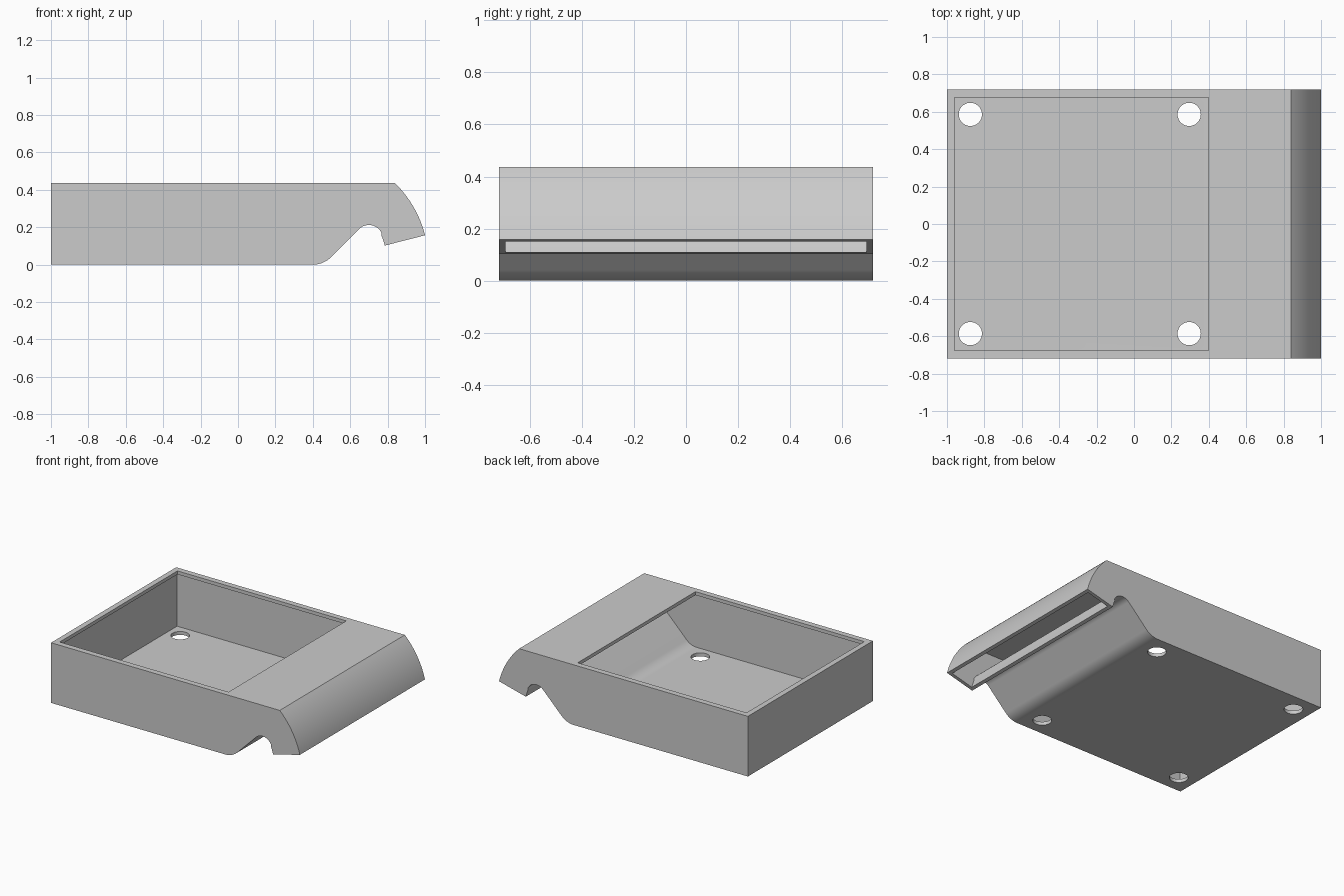
import bpy
import bmesh
from math import radians, sin, cos, asin, degrees

cube = bpy.data.objects.get("Cube")
if cube:
    bpy.data.objects.remove(cube, do_unlink=True)

WALL = 0.025
HEIGHT = 0.437
HALF_DEPTH = 0.718
SNOUT_CENTRE = (0.4225, 0.01)

grey = bpy.data.materials.new("plain grey")
grey.use_nodes = True
colour = (0.6, 0.6, 0.6, 1)
grey.diffuse_color = colour
grey.node_tree.nodes["Principled BSDF"].inputs["Base Color"].default_value = colour


def arc(centre, radius, start, end, steps=16):
    angles = [radians(start + (end - start) * i / steps) for i in range(steps + 1)]
    return [(centre[0] + radius * cos(a), centre[1] + radius * sin(a)) for a in angles]


def side_profile(inset, mouth_angle):
    """Side outline in x and z, moved inwards by inset."""
    top = HEIGHT - inset
    outer = 0.596 - inset
    crest = degrees(asin((top - SNOUT_CENTRE[1]) / outer))
    points = [(-1 + inset, top), (-1 + inset, inset)]
    points += arc((0.40, 0.138), 0.138 - inset, -90, -45)              # belly bend
    points += arc((0.70, 0.137), 0.075 + inset, 135, 24.6, 24)         # hollow under snout
    points += arc(SNOUT_CENTRE, 0.374 + inset, 24.6, mouth_angle, 6)[1:]
    points += arc(SNOUT_CENTRE, outer, mouth_angle, crest, 24)         # snout front
    return points


def extrude_profile(name, points, half_depth):
    bm = bmesh.new()
    face = bm.faces.new([bm.verts.new((x, -half_depth, z)) for x, z in points])
    made = bmesh.ops.extrude_face_region(bm, geom=[face])["geom"]
    verts = [v for v in made if isinstance(v, bmesh.types.BMVert)]
    bmesh.ops.translate(bm, verts=verts, vec=(0, 2 * half_depth, 0))
    bmesh.ops.recalc_face_normals(bm, faces=bm.faces)
    mesh = bpy.data.meshes.new(name)
    bm.to_mesh(mesh)
    bm.free()
    mesh.materials.append(grey)
    obj = bpy.data.objects.new(name, mesh)
    bpy.context.collection.objects.link(obj)
    return obj


def cut(target, cutter):
    cutter.hide_render = True
    mod = target.modifiers.new("cut", 'BOOLEAN')
    mod.operation = 'DIFFERENCE'
    mod.solver = 'EXACT'
    mod.object = cutter
    bpy.ops.object.select_all(action='DESELECT')
    bpy.context.view_layer.objects.active = target
    target.select_set(True)
    bpy.ops.object.modifier_apply(modifier=mod.name)
    bpy.data.objects.remove(cutter, do_unlink=True)


# Outer body, hollowed through to the snout mouth
body = extrude_profile("housing", side_profile(0, 14.3), HALF_DEPTH)
cut(body, extrude_profile("cavity", side_profile(WALL, 11), HALF_DEPTH - WALL))

# Top opening, leaving a thin lip over the cavity
left, right = -0.96, 0.397
low, high = HEIGHT - 0.1, HEIGHT + 0.1
opening = [(left, low), (right, low), (right, high), (left, high)]
cut(body, extrude_profile("opening", opening, 0.676))

# Four round holes in the floor
for x in (-0.875, 0.295):
    for y in (-0.586, 0.586):
        bpy.ops.mesh.primitive_cylinder_add(vertices=48, radius=0.062, depth=0.2,
                                            location=(x, y, 0))
        cut(body, bpy.context.object)

bpy.ops.object.select_all(action='DESELECT')
bpy.context.view_layer.objects.active = body
body.select_set(True)
bpy.ops.object.shade_smooth_by_angle(angle=radians(25))
